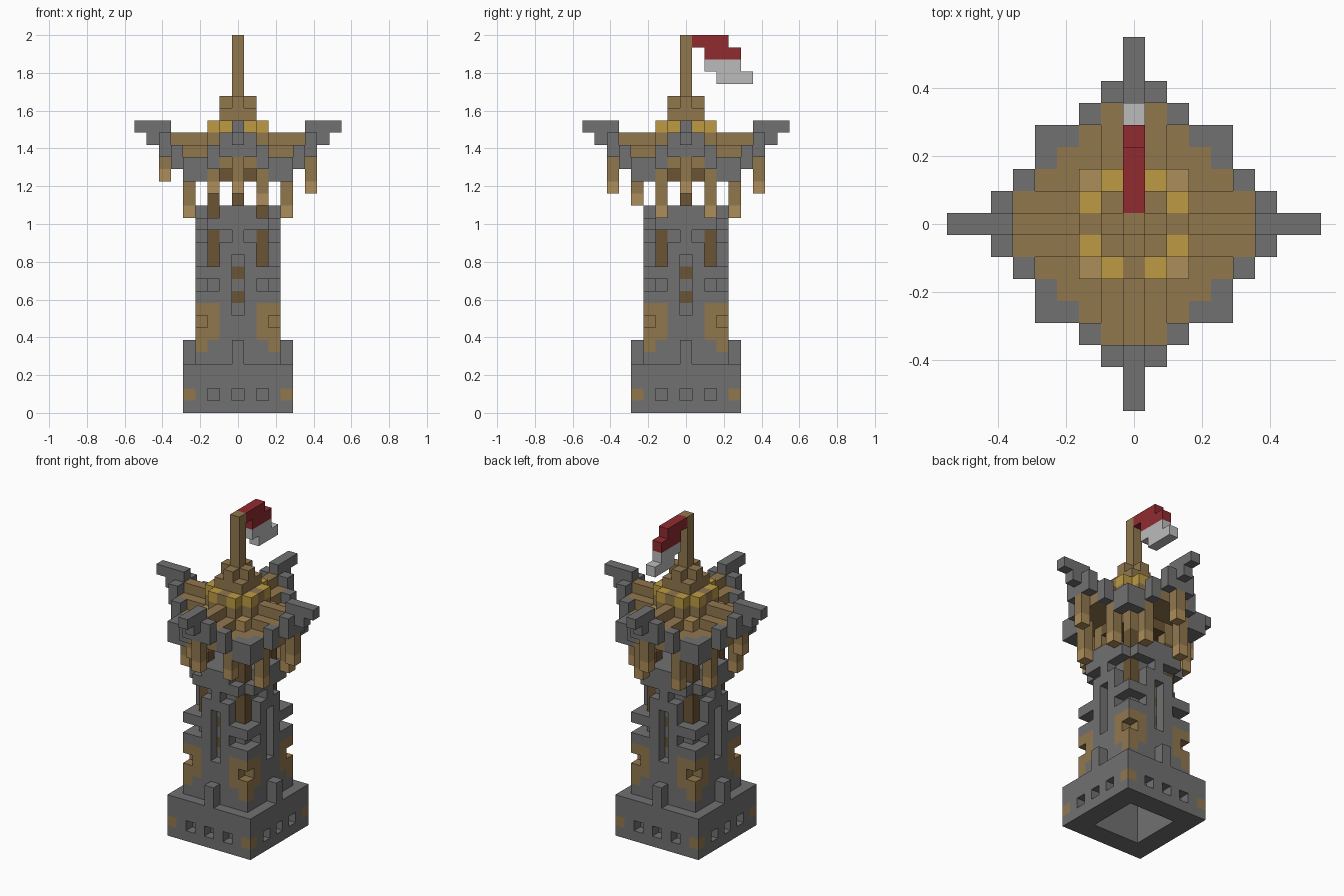
import bpy, bmesh
from mathutils import Vector

cube = bpy.data.objects.get("Cube")
if cube:
    bpy.data.objects.remove(cube)

UNIT = 2 / 31
COLOURS = {
    "stone_grey": (0.165, 0.165, 0.165),
    "wood_brown": (0.285, 0.185, 0.076),
    "light_wood": (0.42, 0.27, 0.10),
    "dark_wood": (0.147, 0.09, 0.036),
    "gold": (0.51, 0.33, 0.056),
    "flag_red": (0.28, 0.024, 0.028),
    "flag_white": (0.50, 0.50, 0.50),
}
materials = []
for name, rgb in COLOURS.items():
    mat = bpy.data.materials.new(name)
    mat.use_nodes = True
    mat.diffuse_color = (*rgb, 1)
    mat.node_tree.nodes["Principled BSDF"].inputs["Base Color"].default_value = (*rgb, 1)
    materials.append(mat)
SLOT = {name: i for i, name in enumerate(COLOURS)}

blocks = {}  # cell -> (part, colour)


def fill(part, colour, xs, ys, zs):
    """Fill a box of blocks; each range is inclusive. No part means carve."""
    for x in range(xs[0], xs[1] + 1):
        for y in range(ys[0], ys[1] + 1):
            for z in range(zs[0], zs[1] + 1):
                if part:
                    blocks[x, y, z] = (part, colour)
                else:
                    blocks.pop((x, y, z), None)


def mirrored(part, colour, x, y, low, high):
    """Fill a column and its copies on every side and diagonal."""
    for a, b in {(x, y), (y, x)}:
        for sx in (1, -1):
            for sy in (1, -1):
                fill(part, colour, (a * sx,) * 2, (b * sy,) * 2, (low, high))


def square(part, colour, r, low, high):
    fill(part, colour, (-r, r), (-r, r), (low, high))


# Base with small openings, timber corners and a buttress on each side
square("base", "stone_grey", 4, 0, 3)
mirrored("base", "stone_grey", 0, 4, 4, 5)
mirrored("base", "wood_brown", 4, 4, 1, 1)
for x in (0, 2):
    mirrored(None, None, x, 4, 1, 1)

# Tower shaft with timber patches at the corners
square("tower", "stone_grey", 3, 4, 16)
mirrored("tower", "wood_brown", 3, 3, 5, 8)
for cell in ((2, 3), (2, 2)):
    mirrored("tower", "wood_brown", *cell, 6, 8)
mirrored(None, None, 3, 3, 7, 7)
square(None, None, 2, 0, 5)

# Arrow slits, notched corners and upper openings
mirrored(None, None, 0, 3, 8, 12)
for z in (9, 11):
    mirrored("tower", "dark_wood", 0, 2, z, z)
for cell in ((3, 3), (2, 3)):
    mirrored(None, None, *cell, 10, 10)
    mirrored(None, None, *cell, 12, 14)
    mirrored(None, None, *cell, 16, 16)
mirrored(None, None, 3, 3, 15, 15)
mirrored(None, None, 1, 3, 14, 14)

# Roof deck, raised wings and ridge beams
square("roof_support", "dark_wood", 2, 19, 19)
for x in range(-5, 6):
    for y in range(-5, 6):
        if abs(x) + abs(y) <= 6:
            fill("roof", "wood_brown", (x, x), (y, y), (20, 20))
for span in ((1, 21), (0, 22)):
    w, z = span
    fill("roof", "wood_brown", (-5, 5), (-w, w), (z, z))
    fill("roof", "wood_brown", (-w, w), (-5, 5), (z, z))

# Stone rim that climbs from the corners to four horned arms
RIM = ((1, 6, 21), (2, 5, 20), (3, 4, 19), (4, 4, 19))
for x, y, z in RIM:
    mirrored("roof_rim", "stone_grey", x, y, z, z + 1)
mirrored("horn", "stone_grey", 0, 6, 21, 23)
mirrored("horn", "stone_grey", 0, 7, 22, 23)
mirrored("horn", "stone_grey", 0, 8, 23, 23)

# Corner posts and the central post
mirrored("corner_post", "dark_wood", 2, 2, 12, 17)
mirrored("corner_post", "wood_brown", 2, 2, 18, 20)
mirrored("corner_post", "light_wood", 2, 2, 21, 21)
fill("central_post", "dark_wood", (0, 0), (0, 0), (17, 18))

# Hanging timbers of uneven length with pale tips
hangers = {(x, y): (16, 19) for x in (-4, -2, 2, 4) for y in (-4, -2, 2, 4)
           if abs(x) != abs(y)}
hangers.update({(-2, -4): (18, 19), (2, -4): (17, 19), (-6, 0): (19, 20)})
hangers.update({cell: (18, 20) for cell in ((6, 0), (0, 6), (0, -6))})
for (x, y), (low, high) in hangers.items():
    fill("hanging_timber", "wood_brown", (x, x), (y, y), (low, high))
    fill("hanging_timber", "light_wood", (x, x), (y, y), (low, low))

# Spire with a gold collar, then the pole
square("spire", "wood_brown", 1, 22, 24)
mirrored("spire", "wood_brown", 0, 2, 22, 23)
mirrored("gold_collar", "wood_brown", 1, 2, 22, 22)
mirrored("gold_collar", "gold", 1, 2, 23, 23)
mirrored("spire", "wood_brown", 0, 1, 25, 25)
fill("flag_pole", "wood_brown", (0, 0), (0, 0), (25, 30))

# Drooping flag blown backwards
for z, start, colour in ((30, 1, "flag_red"), (29, 2, "flag_red"),
                         (28, 2, "flag_white"), (27, 3, "flag_white")):
    fill("flag", colour, (0, 0), (start, start + 2), (z, z))


def build(part):
    """Make one mesh from the exposed faces of a part's blocks."""
    bm = bmesh.new()
    for cell, (owner, colour) in blocks.items():
        if owner != part:
            continue
        centre = Vector(cell) + Vector((0, 0, 0.5))
        for axis in range(3):
            for sign in (1, -1):
                normal = Vector((0, 0, 0))
                normal[axis] = sign
                if tuple(int(c + n) for c, n in zip(cell, normal)) in blocks:
                    continue
                u = Vector((0, 0, 0))
                u[(axis + 1) % 3] = 0.5
                v = normal.cross(u)
                mid = centre + normal / 2
                corners = (mid - u - v, mid + u - v, mid + u + v, mid - u + v)
                face = bm.faces.new([bm.verts.new(p * UNIT) for p in corners])
                face.material_index = SLOT[colour]
    bmesh.ops.remove_doubles(bm, verts=bm.verts, dist=UNIT / 100)
    mesh = bpy.data.meshes.new(part)
    bm.to_mesh(mesh)
    bm.free()
    for mat in materials:
        mesh.materials.append(mat)
    bpy.context.collection.objects.link(bpy.data.objects.new(part, mesh))


for part in sorted({owner for owner, _ in blocks.values()}):
    build(part)
